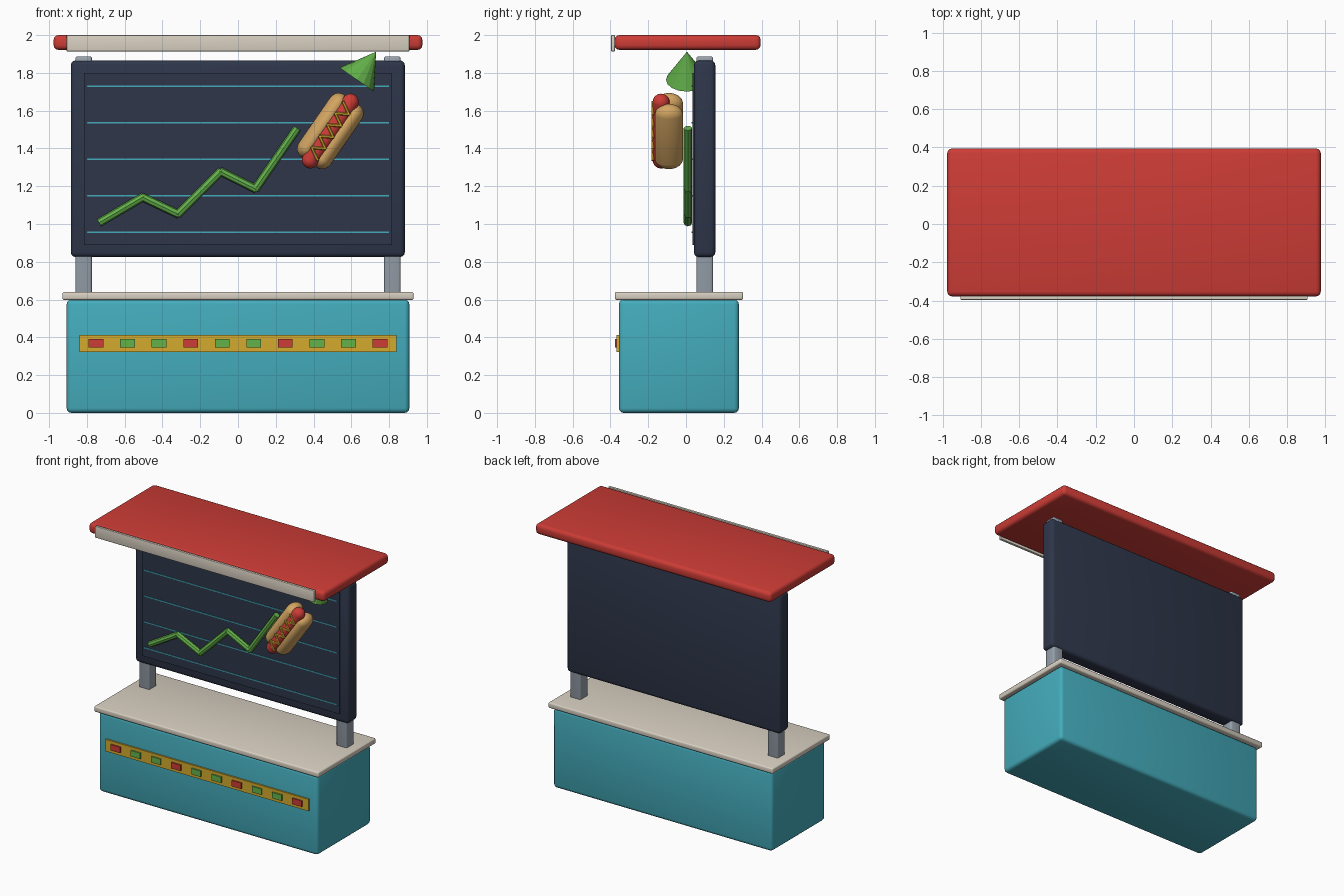
import bpy, bmesh, math
from mathutils import Vector, Matrix

if "Cube" in bpy.data.objects:
    bpy.data.objects.remove(bpy.data.objects["Cube"])


def srgb(r, g, b):
    f = lambda c: c / 12.92 if c <= 0.04045 else ((c + 0.055) / 1.055) ** 2.4
    return (f(r / 255), f(g / 255), f(b / 255), 1)


def material(name, *rgb):
    m = bpy.data.materials.new(name)
    m.diffuse_color = srgb(*rgb)
    m.use_nodes = True
    m.node_tree.nodes["Principled BSDF"].inputs["Base Color"].default_value = m.diffuse_color
    return m


RED = material("red", 205, 60, 54)
TEAL = material("teal", 68, 172, 188)
CREAM = material("cream", 217, 208, 194)
NAVY = material("navy", 46, 54, 74)
GOLD = material("gold", 212, 170, 46)
GREEN = material("green", 100, 178, 74)
STEEL = material("steel", 152, 162, 173)
BUN = material("bun", 212, 166, 98)


def finish(name, bm, mat, smooth=True):
    me = bpy.data.meshes.new(name)
    bmesh.ops.recalc_face_normals(bm, faces=bm.faces[:])
    bm.to_mesh(me)
    bm.free()
    me.materials.append(mat)
    ob = bpy.data.objects.new(name, me)
    bpy.context.collection.objects.link(ob)
    if smooth:
        bpy.ops.object.select_all(action='DESELECT')
        ob.select_set(True)
        bpy.context.view_layer.objects.active = ob
        bpy.ops.object.shade_smooth_by_angle(angle=math.radians(40))
    return ob


def box(name, mat, x, y, z, bevel=0.0):
    """Box from (min, max) ranges, with optional rounded edges."""
    bm = bmesh.new()
    lo, hi = Vector((x[0], y[0], z[0])), Vector((x[1], y[1], z[1]))
    bmesh.ops.create_cube(bm, size=1, matrix=Matrix.Translation((lo + hi) / 2)
                          @ Matrix.Diagonal((*(hi - lo), 1)))
    if bevel:
        bmesh.ops.bevel(bm, geom=bm.edges[:], offset=bevel, segments=3,
                        profile=0.5, affect='EDGES')
    return finish(name, bm, mat, bevel > 0)


def tube(name, mat, points, radius, sides):
    """Straight bars joined end to end through the points."""
    bm = bmesh.new()
    for a, b in zip(points, points[1:]):
        a, b = Vector(a), Vector(b)
        d = b - a
        ext = d.normalized() * radius * 0.3
        rot = d.to_track_quat('Z', 'Y').to_matrix().to_4x4()
        bmesh.ops.create_cone(bm, cap_ends=True, segments=sides, radius1=radius,
                              radius2=radius, depth=(d + 2 * ext).length,
                              matrix=Matrix.Translation((a + b) / 2) @ rot)
    return finish(name, bm, mat, False)


def capsule(name, mat, half, rx, ry, cap, matrix):
    bm = bmesh.new()
    bmesh.ops.create_uvsphere(bm, u_segments=24, v_segments=13, radius=1)
    for v in bm.verts:
        z = v.co.z * cap + math.copysign(half - cap, v.co.z)
        v.co = (v.co.x * rx, v.co.y * ry, z)
    bm.transform(matrix)
    return finish(name, bm, mat)


# Counter and worktop
box("counter", TEAL, (-0.907, 0.907), (-0.355, 0.28), (0, 0.6), 0.025)
box("worktop", CREAM, (-0.93, 0.93), (-0.377, 0.303), (0.598, 0.64), 0.01)

# Ticker strip with coloured lamps
box("ticker_strip", GOLD, (-0.84, 0.84), (-0.367, -0.35), (0.323, 0.412))
for i in range(10):
    cx = -0.752 + i * 0.1671
    box(f"ticker_lamp_{i + 1}", GREEN if i % 3 else RED,
        (cx - 0.039, cx + 0.039), (-0.377, -0.36), (0.346, 0.39))

# Posts
for side, cx in (("left", -0.817), ("right", 0.817)):
    box(f"{side}_post", STEEL, (cx - 0.044, cx + 0.044), (0.055, 0.144),
        (0.62, 1.888), 0.012)

# Display board, raised screen and grid lines
box("board", NAVY, (-0.885, 0.883), (0.042, 0.155), (0.825, 1.866), 0.025)
box("screen", NAVY, (-0.815, 0.815), (0.034, 0.06), (0.89, 1.8))
for i in range(5):
    z = 0.957 + i * 0.1933
    box(f"grid_line_{i + 1}", TEAL, (-0.8, 0.8), (0.03, 0.04), (z - 0.004, z + 0.004))

# Rising chart line and arrowhead
chart = [(-0.73, 1.01), (-0.505, 1.142), (-0.318, 1.053), (-0.092, 1.278),
         (0.092, 1.186), (0.31, 1.502)]
tube("chart_line", GREEN, [(x, 0.01, z) for x, z in chart], 0.022, 8)
tilt = math.atan2(0.218, 0.316)
lean = Matrix.Rotation(tilt, 4, 'Y')
bm = bmesh.new()
bmesh.ops.create_cone(bm, cap_ends=True, segments=16, radius1=0.111, radius2=0,
                      depth=0.18, matrix=Matrix.Translation((0.68, 0.005, 1.838)) @ lean)
finish("arrowhead", bm, GREEN, False)

# Hot dog: two bun halves, sausage and mustard zigzag
dog = Matrix.Translation((0.489, -0.09, 1.492)) @ lean
for side, s in (("left", -1), ("right", 1)):
    capsule(f"{side}_bun", BUN, 0.2, 0.052, 0.075, 0.06,
            dog @ Matrix.Translation((s * 0.051, 0, 0)))
capsule("sausage", RED, 0.231, 0.045, 0.045, 0.045,
        dog @ Matrix.Translation((0, -0.042, 0)))
zigzag = [dog @ Vector((0.032 * (-1) ** i, -0.086, -0.165 + i * 0.0367)) for i in range(10)]
tube("mustard", GOLD, zigzag, 0.008, 6)

# Roof and front fascia
box("roof", RED, (-0.976, 0.976), (-0.378, 0.395), (1.922, 2.0), 0.025)
box("fascia", CREAM, (-0.907, 0.907), (-0.396, -0.376), (1.914, 2.0), 0.004)
